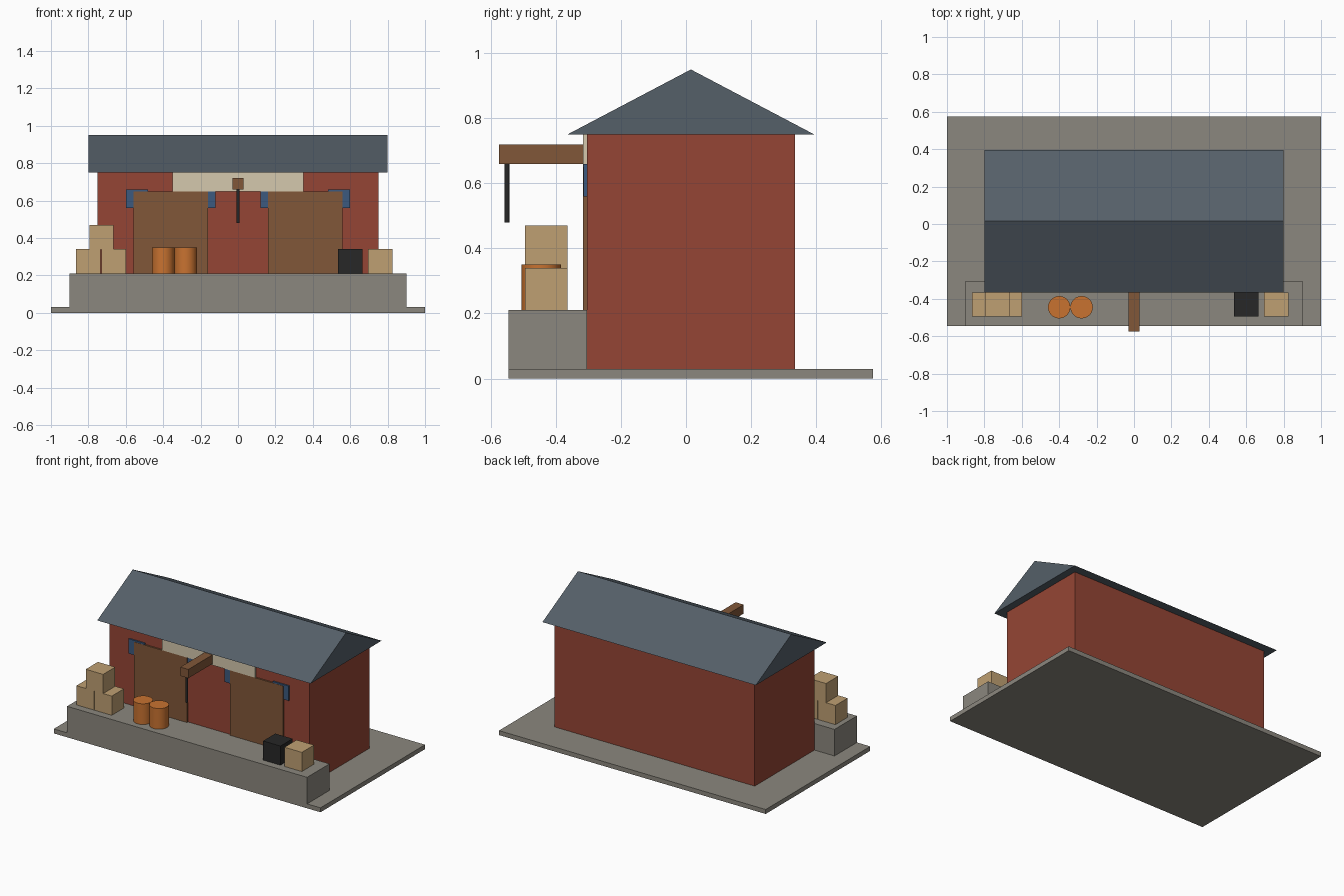
import bpy, bmesh, math

if "Cube" in bpy.data.objects:
    bpy.data.objects.remove(bpy.data.objects["Cube"])


def material(name, rgb):
    m = bpy.data.materials.new(name)
    m.diffuse_color = (*rgb, 1)
    m.use_nodes = True
    m.node_tree.nodes["Principled BSDF"].inputs["Base Color"].default_value = m.diffuse_color
    return m


BRICK = material("brick", (0.30, 0.06, 0.035))
SLATE = material("slate", (0.09, 0.115, 0.14))
STONE = material("stone", (0.26, 0.245, 0.21))
WOOD = material("wood", (0.22, 0.095, 0.04))
CRATE = material("crate_wood", (0.52, 0.35, 0.17))
CREAM = material("cream", (0.66, 0.58, 0.42))
BLUE = material("blue_glass", (0.045, 0.10, 0.21))
BLACK = material("black", (0.02, 0.02, 0.02))
RUST = material("rust", (0.58, 0.17, 0.03))


def add_object(name, bm, mat):
    bmesh.ops.recalc_face_normals(bm, faces=bm.faces[:])
    me = bpy.data.meshes.new(name)
    bm.to_mesh(me)
    bm.free()
    me.materials.append(mat)
    ob = bpy.data.objects.new(name, me)
    bpy.context.collection.objects.link(ob)
    return ob


def box(name, x, y, z, mat):
    """Box from (min, max) ranges on each axis."""
    bm = bmesh.new()
    bmesh.ops.create_cube(bm, size=1)
    for v in bm.verts:
        v.co = [(r[0] + r[1]) / 2 + c * (r[1] - r[0]) for r, c in zip((x, y, z), v.co)]
    return add_object(name, bm, mat)


def cylinder(name, x, y, z, radius, sides, mat):
    bm = bmesh.new()
    bmesh.ops.create_cone(bm, cap_ends=True, segments=sides, radius1=radius,
                          radius2=radius, depth=z[1] - z[0])
    bmesh.ops.translate(bm, vec=(x, y, (z[0] + z[1]) / 2), verts=bm.verts[:])
    for f in bm.faces:
        f.smooth = len(f.verts) == 4
    for e in bm.edges:
        e.smooth = all(f.smooth for f in e.link_faces)
    return add_object(name, bm, mat)


# Ground slab, loading dock and brick body
box("ground_slab", (-1, 1), (-0.545, 0.575), (0, 0.03), STONE)
box("loading_dock", (-0.9, 0.9), (-0.545, -0.305), (0.03, 0.21), STONE)
box("brick_walls", (-0.75, 0.75), (-0.305, 0.335), (0.03, 0.75), BRICK)

# Gable roof: triangular profile extruded along x
bm = bmesh.new()
profile = [(-0.365, 0.75), (0.395, 0.75), (0.015, 0.95)]
face = bm.faces.new([bm.verts.new((-0.8, y, z)) for y, z in profile])
ext = bmesh.ops.extrude_face_region(bm, geom=[face], use_keep_orig=True)
bmesh.ops.translate(bm, vec=(1.6, 0, 0),
                    verts=[g for g in ext["geom"] if isinstance(g, bmesh.types.BMVert)])
add_object("gable_roof", bm, SLATE)

# Sliding doors, with small windows set just behind them
for side, s in (("left", -1), ("right", 1)):
    box(f"{side}_door", (s * 0.36 - 0.2, s * 0.36 + 0.2), (-0.316, -0.3), (0.21, 0.65), WOOD)
    for place, x in (("inner", 0.18), ("outer", 0.54)):
        box(f"{side}_{place}_window", (s * x - 0.06, s * x + 0.06),
            (-0.3145, -0.3), (0.56, 0.66), BLUE)

# Blank sign board, hoist beam and hook
box("sign_board", (-0.35, 0.35), (-0.316, -0.3), (0.65, 0.75), CREAM)
box("hoist_beam", (-0.03, 0.03), (-0.575, -0.305), (0.66, 0.72), WOOD)
cylinder("hoist_hook", 0, -0.55, (0.48, 0.66), 0.008, 12, BLACK)

# Cargo on the dock
for name, x, z, mat in (("crate_left", -0.80, 0.21, CRATE),
                        ("crate_middle", -0.665, 0.21, CRATE),
                        ("crate_top", -0.73, 0.34, CRATE),
                        ("crate_right", 0.76, 0.21, CRATE),
                        ("black_crate", 0.60, 0.21, BLACK)):
    box(name, (x - 0.065, x + 0.065), (-0.495, -0.365), (z, z + 0.13), mat)
for i, x in enumerate((-0.40, -0.28)):
    cylinder(f"barrel_{i + 1}", x, -0.445, (0.21, 0.35), 0.06, 24, RUST)
